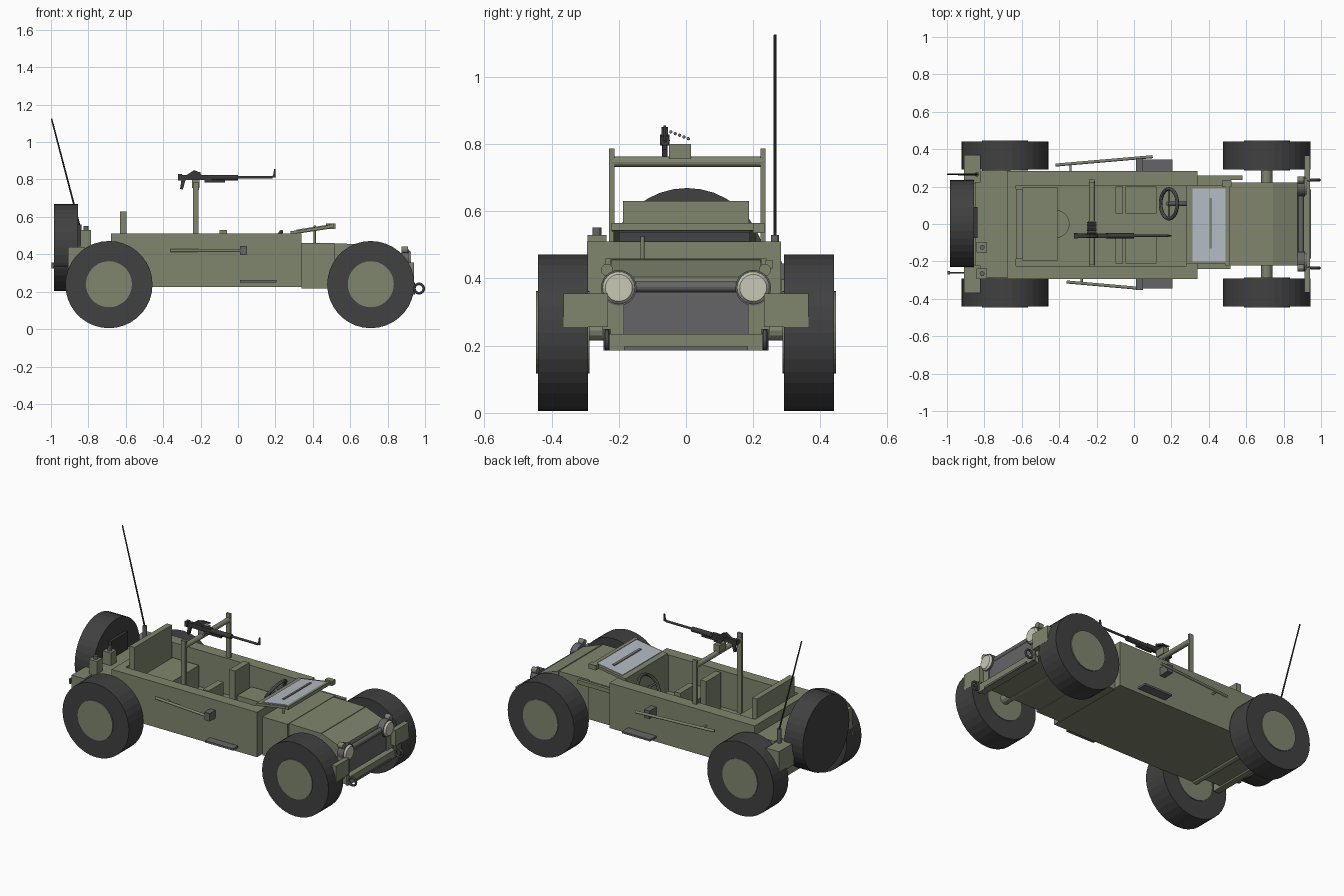
import bpy, bmesh, math
from mathutils import Vector


def material(name, rgb):
    m = bpy.data.materials.new(name)
    m.diffuse_color = (*rgb, 1)
    return m


GREEN = material("olive_paint", (0.215, 0.236, 0.155))
TYRE = material("tyre_rubber", (0.052, 0.052, 0.053))
GREY = material("mid_grey", (0.13, 0.13, 0.135))
DARK = material("gun_metal", (0.04, 0.04, 0.043))
GLASS = material("pale_glass", (0.45, 0.49, 0.55))
LAMP = material("lamp_cream", (0.58, 0.58, 0.47))


def finish(name, bm, mat):
    bmesh.ops.recalc_face_normals(bm, faces=bm.faces)
    me = bpy.data.meshes.new(name)
    bm.to_mesh(me)
    bm.free()
    me.materials.append(mat)
    ob = bpy.data.objects.new(name, me)
    bpy.context.collection.objects.link(ob)
    return ob


def prism(name, profile, y0, y1, mat=GREEN):
    """Extrude an x-z outline along y."""
    bm = bmesh.new()
    a = [bm.verts.new((x, y0, z)) for x, z in profile]
    b = [bm.verts.new((x, y1, z)) for x, z in profile]
    n = len(profile)
    bm.faces.new(a)
    bm.faces.new(b)
    for i in range(n):
        bm.faces.new((a[i], a[(i + 1) % n], b[(i + 1) % n], b[i]))
    return finish(name, bm, mat)


def box(name, x, y, z, mat=GREEN):
    return prism(name, [(x[0], z[0]), (x[1], z[0]), (x[1], z[1]), (x[0], z[1])], *y, mat)


def rod(name, p, q, r, mat=GREEN, seg=12, r2=None):
    p, q = Vector(p), Vector(q)
    d = q - p
    bm = bmesh.new()
    bmesh.ops.create_cone(bm, cap_ends=True, segments=seg, radius1=r,
                          radius2=r if r2 is None else r2, depth=d.length)
    ob = finish(name, bm, mat)
    ob.rotation_mode = 'QUATERNION'
    ob.rotation_quaternion = d.to_track_quat('Z', 'Y')
    ob.location = (p + q) / 2
    return ob


def ring(name, loc, rot, major, minor, mat):
    bpy.ops.mesh.primitive_torus_add(location=loc, rotation=rot, major_radius=major,
                                     minor_radius=minor, major_segments=24, minor_segments=8)
    ob = bpy.context.object
    ob.name = name
    ob.data.materials.append(mat)
    return ob


# Wheels, hubs and axles
for x, end in ((-0.69, "rear"), (0.71, "front")):
    for s, side in ((-1, "right"), (1, "left")):
        tag = end + "_" + side
        rod("tyre_" + tag, (x, s * 0.292, 0.238), (x, s * 0.44, 0.238), 0.233, TYRE, 36)
        rod("hub_" + tag, (x, s * 0.287, 0.24), (x, s * 0.446, 0.24), 0.123, GREEN, 36)
    rod("axle_" + end, (x, -0.29, 0.245), (x, 0.29, 0.245), 0.03)

# Open tub: floor, walls, dashboard
box("tub_floor", (-0.68, 0.34), (-0.295, 0.283), (0.225, 0.28))
box("tub_wall_right", (-0.68, 0.34), (-0.295, -0.225), (0.225, 0.51))
box("tub_wall_left", (-0.68, 0.34), (0.207, 0.283), (0.225, 0.51))
box("tub_rear_wall", (-0.68, -0.63), (-0.225, 0.207), (0.225, 0.51))
box("dashboard", (0.28, 0.34), (-0.225, 0.207), (0.225, 0.51))

# Front body and sloping bonnet
box("scuttle", (0.34, 0.515), (-0.24, 0.24), (0.217, 0.46))
prism("bonnet", [(0.515, 0.22), (0.875, 0.22), (0.875, 0.405), (0.74, 0.455), (0.515, 0.457)],
      -0.222, 0.222)
box("bonnet_seam", (0.736, 0.742), (-0.225, 0.225), (0.41, 0.458))
box("side_tool", (0.34, 0.58), (0.236, 0.258), (0.43, 0.455))

# Rear deck, corner boxes, rear bumper
box("rear_deck", (-0.85, -0.68), (-0.225, 0.225), (0.225, 0.45))
for s, side in ((-1, "right"), (1, "left")):
    y = sorted((s * 0.215, s * 0.368))
    box("rear_corner_box_" + side, (-0.91, -0.82), y, (0.30, 0.44))
    box("rear_bracket_" + side, (-0.82, -0.68), sorted((s * 0.22, s * 0.285)), (0.30, 0.45))
box("rear_bumper", (-0.86, -0.82), (-0.28, 0.28), (0.215, 0.26))

# Nose: grille, bumper, plates, lamps, tow rings
box("grille", (0.873, 0.905), (-0.185, 0.185), (0.225, 0.36), GREY)
box("front_bumper", (0.90, 0.942), (-0.235, 0.235), (0.185, 0.235))
box("bumper_strip", (0.94, 0.947), (-0.185, 0.185), (0.185, 0.197), GREY)
rod("lamp_rail", (0.893, -0.24, 0.375), (0.893, 0.24, 0.375), 0.016, GREY)
for s, side in ((-1, "right"), (1, "left")):
    box("nose_plate_" + side, (0.912, 0.942), sorted((s * 0.232, s * 0.365)), (0.255, 0.355))
    box("nose_upright_" + side, (0.873, 0.912), sorted((s * 0.185, s * 0.25)), (0.22, 0.37))
    rod("lamp_shell_" + side, (0.873, s * 0.2, 0.372), (0.915, s * 0.2, 0.372), 0.053, GREY, 24)
    rod("lamp_lens_" + side, (0.915, s * 0.2, 0.372), (0.926, s * 0.2, 0.372), 0.048, LAMP, 24, 0.04)
    rod("marker_lamp_" + side, (0.875, s * 0.235, 0.425), (0.91, s * 0.235, 0.425), 0.018)
    rod("bumper_end_" + side, (0.935, s * 0.235, 0.185), (0.935, s * 0.235, 0.25), 0.010, GREY)
    ring("tow_ring_" + side, (0.968, s * 0.235, 0.217), (math.pi / 2, 0, 0), 0.025, 0.007, GREY)

# Folded windscreen: sloped frame with glass and a wiper bar
def slope(x):
    return 0.515 + (x - 0.28) * 0.155


def sloped(name, x0, x1, y0, y1, low, high, mat):
    prism(name, [(x0, slope(x0) + low), (x1, slope(x1) + low),
                 (x1, slope(x1) + high), (x0, slope(x0) + high)], y0, y1, mat)


sloped("windscreen_frame", 0.28, 0.505, -0.215, 0.207, -0.008, 0.008, GREEN)
sloped("windscreen_glass", 0.312, 0.492, -0.2, 0.19, 0.008, 0.012, GLASS)
sloped("windscreen_under_glass", 0.312, 0.492, -0.2, 0.19, -0.011, -0.008, GLASS)
sloped("wiper_bar", 0.403, 0.417, -0.13, 0.14, 0.012, 0.018, GREEN)
sloped("windscreen_top_edge", 0.49, 0.51, -0.222, 0.233, -0.008, 0.014, GREEN)
box("windscreen_latch", (0.47, 0.52), (0.2, 0.233), (0.535, 0.565))
rod("windscreen_stay", (0.41, -0.13, 0.455), (0.41, -0.13, 0.53), 0.006)

# Seats
for y, side in (((-0.21, -0.06), "right"), ((0.055, 0.2), "left")):
    box("front_seat_back_" + side, (-0.1, -0.06), y, (0.28, 0.53 if side == "left" else 0.505))
    box("front_seat_" + side, (-0.045, 0.12), y, (0.28, 0.38))
box("rear_seat_back", (-0.63, -0.595), (-0.187, 0.187), (0.28, 0.63))
box("rear_seat", (-0.595, -0.41), (-0.195, 0.195), (0.28, 0.42))
rod("floor_disc", (-0.42, 0, 0.28), (-0.42, 0, 0.33), 0.075, GREEN, 32)

# Steering wheel and column
tilt = math.radians(-56)
axis = Vector((math.sin(tilt), 0, math.cos(tilt)))
hub = Vector((0.187, 0.108, 0.455))
ring("steering_wheel", hub, (0, tilt, 0), 0.08, 0.010, GREY)
rod("steering_column", hub + axis * 0.01, hub - axis * 0.11, 0.012, GREY)
rod("steering_spoke", hub - Vector((0, 0.08, 0)), hub + Vector((0, 0.08, 0)), 0.006, GREY)

# Gun frame across the tub
for y, side in ((-0.221, "right"), (0.229, "left")):
    box("frame_post_" + side, (-0.24, -0.21), (y - 0.008, y + 0.008), (0.28, 0.787))
rod("frame_crossbar", (-0.225, -0.22, 0.747), (-0.225, 0.23, 0.747), 0.016, GREEN, 16)
box("gun_mount", (-0.245, -0.205), (-0.05, 0.015), (0.755, 0.80))

# Gun
gy = -0.063
box("gun_body", (-0.31, -0.14), (gy - 0.012, gy + 0.012), (0.797, 0.825), DARK)
prism("gun_grip", [(-0.31, 0.75), (-0.295, 0.745), (-0.28, 0.80), (-0.302, 0.80)],
      gy - 0.008, gy + 0.008, DARK)
box("gun_stock", (-0.32, -0.30), (gy - 0.014, gy + 0.014), (0.795, 0.828), DARK)
rod("gun_jacket", (-0.15, gy, 0.81), (0.0, gy, 0.81), 0.015, DARK)
rod("gun_barrel", (0.0, gy, 0.812), (0.185, gy, 0.812), 0.007, DARK)
box("gun_lower_rail", (-0.18, -0.07), (gy - 0.007, gy + 0.007), (0.783, 0.80), DARK)
prism("gun_front_sight", [(0.175, 0.81), (0.2, 0.81), (0.2, 0.855), (0.193, 0.855), (0.188, 0.825)],
      gy - 0.004, gy + 0.004, DARK)
prism("gun_rear_cover", [(-0.28, 0.82), (-0.19, 0.82), (-0.21, 0.84), (-0.235, 0.85)],
      gy - 0.01, gy + 0.01, DARK)
for i in range(5):
    y = gy + 0.018 + 0.013 * i
    z = 0.836 - 0.005 * i
    rod("belt_round_%d" % i, (-0.25, y, z), (-0.2, y, z), 0.005, GREY, 8)

# Side handles, latches and steps
for s, side, x0, x1, ya, yb in ((-1, "right", -0.36, 0.04, 0.31, 0.345),
                                (1, "left", -0.42, 0.1, 0.315, 0.36)):
    rod("side_handle_" + side, (x0, s * ya, 0.42), (x1, s * yb, 0.42), 0.008)
    box("handle_latch_" + side, (0.01, 0.048), sorted((s * 0.28, s * 0.352)), (0.395, 0.445), GREY)
    rod("handle_clip_" + side, (x0 + 0.08, s * 0.28, 0.42), (x0 + 0.08, s * 0.315, 0.42), 0.006)
    box("side_step_" + side, (0.01, 0.207), sorted((s * 0.28, s * 0.345)), (0.25, 0.262), GREY)

# Spare wheel and its carrier
rod("spare_tyre", (-0.985, 0.003, 0.436), (-0.855, 0.003, 0.436), 0.233, TYRE, 36)
box("spare_carrier", (-0.856, -0.836), (-0.075, 0.09), (0.42, 0.56), DARK)

# Fuel cans with caps
for y in (-0.265, -0.125):
    box("fuel_can", (-0.842, -0.785), (y - 0.028, y + 0.028), (0.43, 0.53))
    rod("fuel_cap", (-0.812, y, 0.53), (-0.812, y, 0.552), 0.013, GREY)

# Aerial
rod("aerial_base", (-0.84, 0.265, 0.44), (-0.84, 0.265, 0.53), 0.012, GREY)
rod("aerial", (-0.84, 0.265, 0.525), (-0.997, 0.265, 1.125), 0.005, DARK, 8, 0.004)
box("tail_lamp", (-0.998, -0.985), (-0.27, -0.25), (0.325, 0.355), GREY)
rod("tail_lamp_arm", (-0.9, -0.26, 0.34), (-0.99, -0.26, 0.34), 0.004, GREY, 8)
